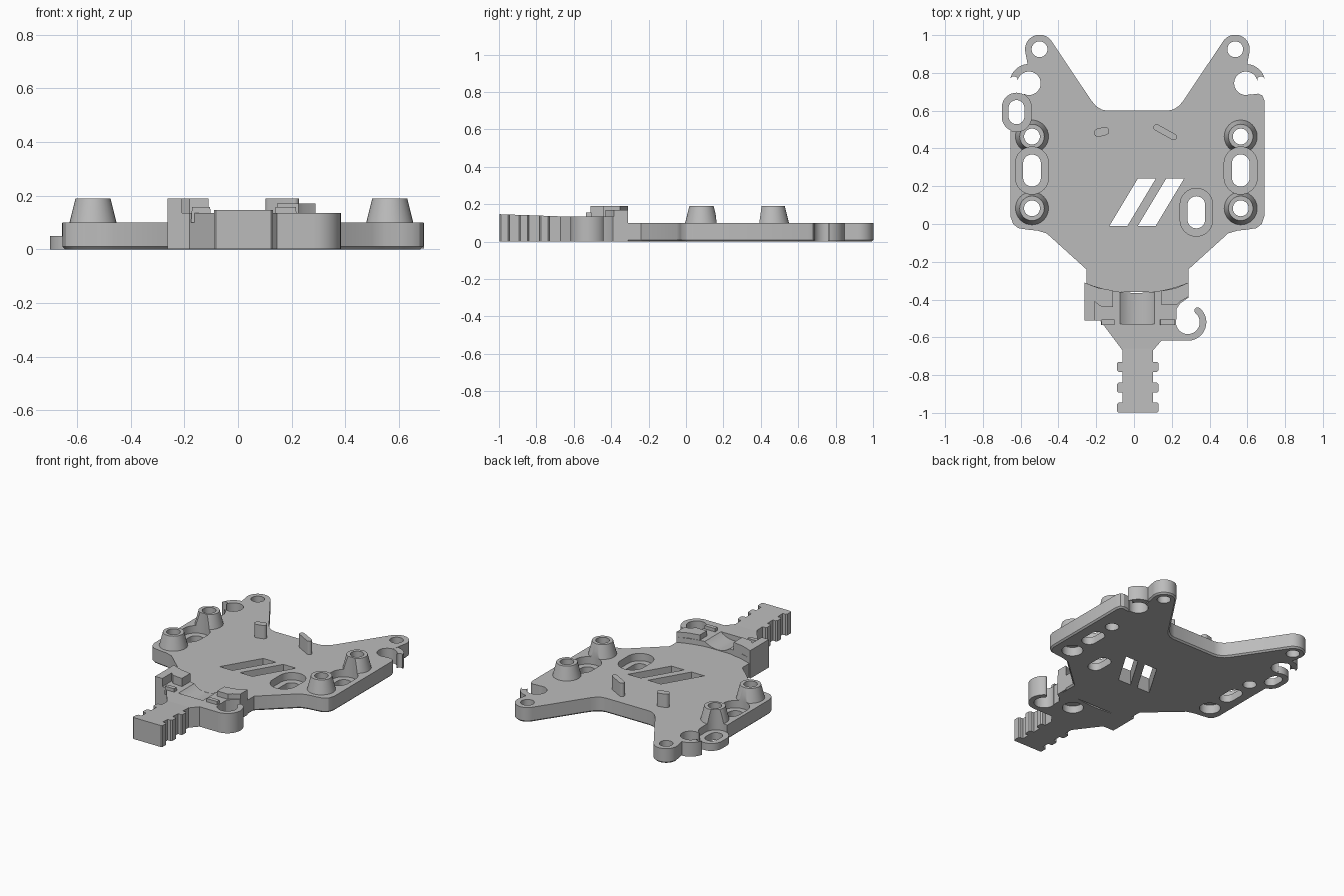
import bpy, bmesh
from math import sin, cos, pi, radians, atan2
from mathutils import Vector

old = bpy.data.objects.get("Cube")
if old:
    bpy.data.objects.remove(old, do_unlink=True)

grey = bpy.data.materials.new("plain grey")
grey.use_nodes = True
grey.diffuse_color = (0.5, 0.5, 0.5, 1)
grey.node_tree.nodes["Principled BSDF"].inputs["Base Color"].default_value = (0.5, 0.5, 0.5, 1)

CX = 0.018      # mirror line of the plate
TOP = 0.1       # plate thickness
FRONT = 0.135   # height of the front block


def arc(c, r, a0, a1, n=16):
    steps = [radians(a0 + (a1 - a0) * i / n) for i in range(n + 1)]
    return [(c[0] + r * cos(a), c[1] + r * sin(a)) for a in steps]


def capsule(p, q, r):
    a = math_deg(atan2(q[1] - p[1], q[0] - p[0]))
    return arc(q, r, a - 90, a + 90) + arc(p, r, a + 90, a + 270)


def math_deg(a):
    return a * 180 / pi


def slot(x, y, r, half):
    return capsule((x, y - half + r), (x, y + half - r), r)


def disc(c, r):
    return arc(c, r, 0, 360, 32)[:-1]


def ribbon(c, r0, r1, a0, a1):
    """Curved arm with a rounded tip at its end angle."""
    mid, w, a = (r0 + r1) / 2, (r1 - r0) / 2, radians(a1)
    tip = (c[0] + mid * cos(a), c[1] + mid * sin(a))
    return arc(c, r1, a0, a1) + arc(tip, w, a1, a1 + 180, 8)[1:-1] + arc(c, r0, a1, a0)


def rect(x0, x1, y0, y1):
    return [(x0, y0), (x1, y0), (x1, y1), (x0, y1)]


def prism(name, pts, z0, z1, taper=1, chamfer=0):
    bm = bmesh.new()
    mid = sum((Vector(p) for p in pts), Vector((0, 0))) / len(pts)
    low = [bm.verts.new((x, y, z0)) for x, y in pts]
    high = [bm.verts.new((*(mid + (Vector(p) - mid) * taper), z1)) for p in pts]
    base = bm.faces.new(low)
    bm.faces.new(high)
    for i in range(len(pts)):
        j = (i + 1) % len(pts)
        bm.faces.new((low[i], low[j], high[j], high[i]))
    bmesh.ops.recalc_face_normals(bm, faces=bm.faces[:])
    if chamfer:
        bmesh.ops.bevel(bm, geom=list(base.edges), offset=chamfer, segments=1,
                        affect='EDGES', profile=0.5)
    me = bpy.data.meshes.new(name)
    bm.to_mesh(me)
    bm.free()
    me.materials.append(grey)
    ob = bpy.data.objects.new(name, me)
    bpy.context.scene.collection.objects.link(ob)
    return ob


def cut(ob, cutters):
    for c in cutters:
        m = ob.modifiers.new("cut", 'BOOLEAN')
        m.operation, m.solver, m.object = 'DIFFERENCE', 'EXACT', c
    bpy.context.view_layer.update()
    me = bpy.data.meshes.new_from_object(ob.evaluated_get(bpy.context.evaluated_depsgraph_get()))
    ob.modifiers.clear()
    ob.data = me


# Plate outline: one half, then mirrored
half = [(0.16, 0.60), (0.19, 0.606), (0.22, 0.625), (0.245, 0.655)]
half += arc((0.518, 0.925), 0.077, 147, -15)
half += [(0.582, 0.85), (0.574, 0.80), (0.574, 0.745), (0.60, 0.685), (0.64, 0.69), (0.662, 0.68),
         (0.672, 0.655), (0.672, 0.04), (0.658, 0.0), (0.63, -0.022), (0.58, -0.03),
         (0.53, -0.035), (0.48, -0.05), (0.27, -0.24), (0.27, -0.36)]
outline = [(CX + u, y) for u, y in half] + [(CX - u, y) for u, y in reversed(half)]
parts = [prism("base_plate", outline, 0, TOP, chamfer=0.01)]
plate = parts[0]

# Tapered screw bosses
boss_spots = [(x, y) for x in (-0.54, 0.565) for y in (0.083, 0.463)]
bosses = [prism("screw_boss", disc(p, 0.088), TOP - 0.002, 0.19, taper=0.74) for p in boss_spots]
parts += bosses

# Low pad on the side edge
pad_spot = (-0.622, 0.592)
pad = prism("side_pad", slot(*pad_spot, 0.078, 0.103), 0, 0.05)
parts.append(pad)

# Cutters: slots with stepped recesses, screw holes, ear holes, clip bites
cutters = []


def cutter(pts, z0=-0.1, z1=0.4):
    c = prism("cutter", pts, z0, z1)
    cutters.append(c)
    return c


for x, y, r, h in ((-0.54, 0.283, 0.088, 0.125), (0.565, 0.283, 0.088, 0.125),
                   (0.33, 0.062, 0.086, 0.127)):
    cutter(slot(x, y, r, h), 0.05)
    cutter(slot(x, y, 0.047, 0.085))
pad_hole = cutter(slot(*pad_spot, 0.042, 0.064))
cutter(slot(*pad_spot, 0.0785, 0.1035), 0.05)
for p in boss_spots:
    cutter(disc(p, 0.042))
    if p[1] < 0.2:
        cutter(disc(p, 0.065), -0.1, 0.06)
for s in (-1, 1):
    cutter(disc((CX + s * 0.518, 0.925), 0.042))
    cutter(disc((CX + s * 0.574, 0.745), 0.062))
# Two plain slanted vents
for x in (-0.13, 0.02):
    cutter([(x, -0.01), (x + 0.095, -0.01), (x + 0.245, 0.24), (x + 0.15, 0.24)])
for ob in [plate] + bosses:
    cut(ob, cutters)
cut(pad, [pad_hole])

# Rear wire clips beside the ears
for s in (-1, 1):
    arm = ribbon((0.574, 0.745), 0.062, 0.102, 110, 12)
    parts.append(prism("rear_clip", [(CX + s * u, y) for u, y in arm], 0.004, TOP - 0.001))

# Small upright fins
parts.append(prism("right_fin", capsule((-0.19, 0.483), (-0.153, 0.492), 0.022), 0.09, 0.19))
parts.append(prism("left_fin", capsule((0.12, 0.511), (0.21, 0.461), 0.017), 0.09, 0.19))

# Front block with a curved back edge and a saddle groove
hook = (0.285, -0.52)
block_pts = [(-0.262, -0.51), (-0.18, -0.51), (-0.06, -0.67), (0.10, -0.67), (0.145, -0.618),
             (0.285, -0.618), hook, (0.225, -0.5), (0.225, -0.45), (0.245, -0.42), (0.288, -0.39)]
back = [(0.288 - 0.55 * t / 12, -0.365 + 0.055 * (t / 6 - 1) ** 2) for t in range(13)]
block = prism("front_block", block_pts + back, 0.001, FRONT)
parts.append(block)
bite = cutter(disc(hook, 0.063))
bore = cutter(disc((0.11, -0.455), 0.065), -0.1, 0.05)
groove = cutter(disc((0, 0), 0.14), 0.33, 0.53)
groove.rotation_euler = (pi / 2, 0, 0)
groove.location = (CX, 0, 0.24)
bpy.context.view_layer.update()
cut(block, [bite, bore, groove])
parts.append(prism("front_hook", ribbon(hook, 0.063, 0.098, -90, 50), 0.001, FRONT))

# Raised walls on either side of the saddle
wall = [(-0.262, -0.51), (-0.208, -0.51), (-0.208, -0.41), (-0.18, -0.435), (-0.11, -0.44),
        (-0.11, -0.352), (-0.19, -0.338), (-0.262, -0.31)]
parts.append(prism("tall_wall", wall, 0.09, 0.19))
parts.append(prism("low_wall", [(0.145, -0.43), (0.225, -0.43), (0.245, -0.41), (0.288, -0.385),
                                (0.288, -0.31), (0.22, -0.34), (0.145, -0.354)], 0.09, 0.17))
for x0, x1 in ((-0.175, -0.1), (0.135, 0.22)):
    parts.append(prism("guide_lip", rect(x0, x1, -0.535, -0.505), 0.1, 0.157, taper=0.9))

# Toothed tongue, slightly thicker towards its tip
side = [(0.08, -0.66)]
for y in (-0.73, -0.84, -0.945):
    side += [(0.08, y), (0.102, y), (0.11, y - 0.008), (0.11, y - 0.045), (0.102, y - 0.053)]
    if y > -0.9:
        side.append((0.08, y - 0.053))
tongue = prism("toothed_tongue", [(0.02 + u, y) for u, y in side]
               + [(0.02 - u, y) for u, y in reversed(side)], 0.002, FRONT)
for v in tongue.data.vertices:
    if v.co.z > 0.1:
        v.co.z += 0.012 * (-0.66 - v.co.y) / 0.34
parts.append(tongue)

for c in cutters:
    bpy.data.objects.remove(c, do_unlink=True)
bpy.ops.object.select_all(action='DESELECT')
for ob in parts:
    ob.select_set(True)
bpy.context.view_layer.objects.active = plate
bpy.ops.object.shade_smooth_by_angle(angle=radians(30))
